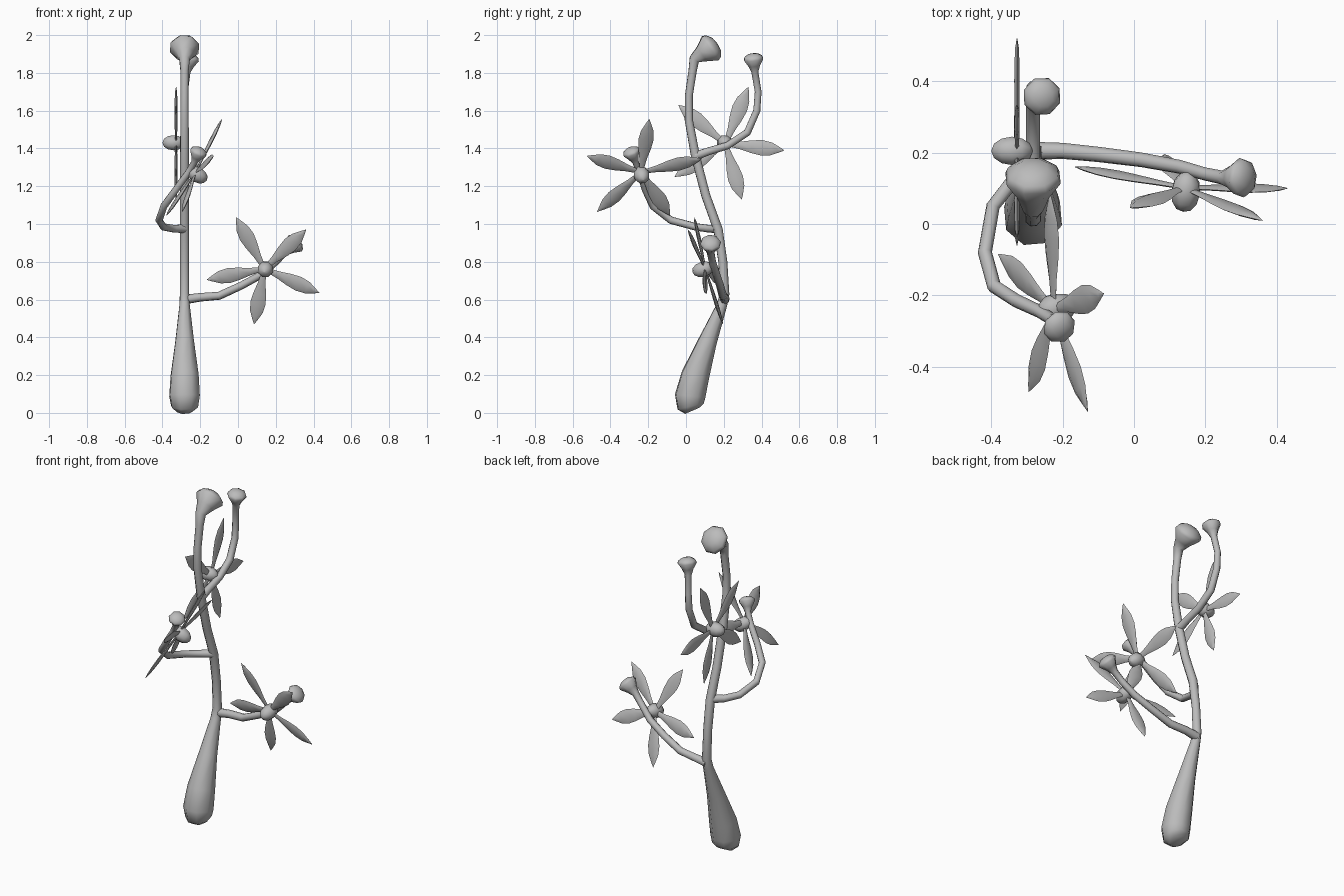
import bpy, bmesh, math
from mathutils import Vector

cube = bpy.data.objects.get("Cube")
if cube:
    bpy.data.objects.remove(cube)

grey = bpy.data.materials.new("plain_grey")
grey.use_nodes = True
grey.diffuse_color = (0.5, 0.5, 0.5, 1)
grey.node_tree.nodes["Principled BSDF"].inputs["Base Color"].default_value = (0.5, 0.5, 0.5, 1)


def loft(name, points, sizes, side, count=8):
    """Skin elliptical rings (half width, half depth) along a path."""
    points = [Vector(p) for p in points]
    bm = bmesh.new()
    rings = []
    u = Vector(side)
    for i, p in enumerate(points):
        ahead = (points[min(i + 1, len(points) - 1)] - p).normalized()
        behind = (p - points[max(i - 1, 0)]).normalized()
        t = (ahead + behind).normalized()
        u = (u - t * u.dot(t)).normalized()
        v = t.cross(u)
        w, d = sizes[i]
        rings.append([bm.verts.new(p + u * w * math.cos(a) + v * d * math.sin(a))
                      for a in (math.tau * (k + 0.5 * (w == d)) / count for k in range(count))])
    for r, s in zip(rings, rings[1:]):
        for k in range(count):
            n = (k + 1) % count
            bm.faces.new((r[k], r[n], s[n], s[k]))
    bm.faces.new(rings[0][::-1])
    bm.faces.new(rings[-1])
    mesh = bpy.data.meshes.new(name)
    bm.to_mesh(mesh)
    bm.free()
    mesh.materials.append(grey)
    obj = bpy.data.objects.new(name, mesh)
    bpy.context.collection.objects.link(obj)
    bpy.context.view_layer.objects.active = obj
    obj.select_set(True)
    bpy.ops.object.shade_smooth_by_angle(angle=math.radians(60))
    obj.select_set(False)
    return obj


def stem(name, path, radii, bud, axis, bud_radius):
    """Branch ending in a flared bud with a domed end."""
    bud, axis = Vector(bud), Vector(axis).normalized()
    flare = [(-1.35, 0.36), (-0.75, 0.6), (-0.1, 1), (0.15, 0.9), (0.4, 0.5), (0.45, 0.1)]
    path = list(path) + [bud + axis * h * bud_radius for h, _ in flare]
    radii = list(radii) + [r * bud_radius for _, r in flare]
    loft(name, path, [(r, r) for r in radii], (1, 0.1, 0))


def flower(name, hub, normal, tips):
    """Egg-shaped heart with five pointed, thin petals."""
    hub, normal = Vector(hub), Vector(normal).normalized()
    centre = sum((Vector(t) for t in tips), Vector()) / len(tips)
    angles = [math.pi * k / 6 for k in range(7)]
    loft(name + "_heart", [hub - normal * 0.058 * math.cos(a) for a in angles],
         [(0.042 * math.sin(a) + 0.001,) * 2 for a in angles], normal.orthogonal())
    outline = [(0.05, 0.012), (0.25, 0.02), (0.45, 0.034), (0.62, 0.041),
               (0.78, 0.034), (0.92, 0.014), (1, 0.001)]
    for i, tip in enumerate(tips):
        tip = Vector(tip)
        across = normal.cross(tip - centre)
        loft(f"{name}_petal_{i + 1}", [centre.lerp(tip, t) for t, _ in outline],
             [(w, min(w, 0.004 + w * 0.12)) for _, w in outline], across, 6)


# Trunk: swollen foot, slim bent stem, bud facing up and back
X = -0.283
stem("trunk",
     [(X, 0.035, 0.012), (X, 0.025, 0.035), (X, 0.022, 0.09), (X, 0.05, 0.2), (X, 0.115, 0.38),
      (X, 0.19, 0.57), (X, 0.205, 0.63), (X, 0.195, 0.8), (X, 0.17, 0.97), (X, 0.105, 1.15),
      (X, 0.05, 1.36), (X, 0.015, 1.55), (X, 0.015, 1.68), (X, 0.035, 1.81)],
     [0.045, 0.075, 0.085, 0.078, 0.052, 0.029, 0.026, 0.025, 0.026, 0.025, 0.025, 0.023, 0.022, 0.023],
     (X, 0.135, 1.935), (0, 0.82, 0.57), 0.082)

# Side branches
stem("lower_branch",
     [(X, 0.205, 0.6), (-0.2, 0.205, 0.612), (-0.1, 0.195, 0.62), (0.02, 0.18, 0.675),
      (0.13, 0.16, 0.735), (0.2, 0.14, 0.8)],
     [0.026, 0.023, 0.022, 0.021, 0.02, 0.019],
     (0.305, 0.13, 0.9), (0.75, 0, 0.65), 0.056)
stem("middle_branch",
     [(X, 0.165, 0.975), (-0.34, 0.12, 0.975), (-0.395, 0.05, 0.985), (-0.418, -0.08, 1.02),
      (-0.392, -0.175, 1.095), (-0.33, -0.215, 1.18), (-0.265, -0.245, 1.27)],
     [0.025, 0.021, 0.02, 0.02, 0.02, 0.019, 0.018],
     (-0.208, -0.29, 1.383), (0.35, -0.35, 0.85), 0.048)
stem("upper_branch",
     [(X, 0.05, 1.36), (X, 0.12, 1.385), (X, 0.22, 1.415), (X, 0.325, 1.485),
      (X, 0.375, 1.6), (X, 0.382, 1.7)],
     [0.025, 0.022, 0.021, 0.021, 0.02, 0.019],
     (-0.257, 0.357, 1.878), (0.18, -0.1, 1), 0.055)

# Blossoms
flower("lower_flower", (0.145, 0.09, 0.76), (-0.126, -1, -0.276),
       [(-0.01, 0.045, 1.035), (0.36, 0.01, 0.97), (0.43, 0.1, 0.635),
        (0.085, 0.195, 0.47), (-0.165, 0.16, 0.705)])
flower("middle_flower", (-0.215, -0.235, 1.26), (1, 0.17, -0.58),
       [(-0.085, -0.195, 1.555), (-0.13, -0.525, 1.36), (-0.295, -0.47, 1.065),
        (-0.38, -0.085, 1.045), (-0.235, 0.085, 1.345)])
flower("upper_flower", (-0.342, 0.205, 1.43), (-1, 0, 0),
       [(-0.328, 0.33, 1.725), (-0.328, 0.52, 1.39), (-0.328, 0.295, 1.13),
        (-0.328, -0.06, 1.25), (-0.328, -0.04, 1.63)])
